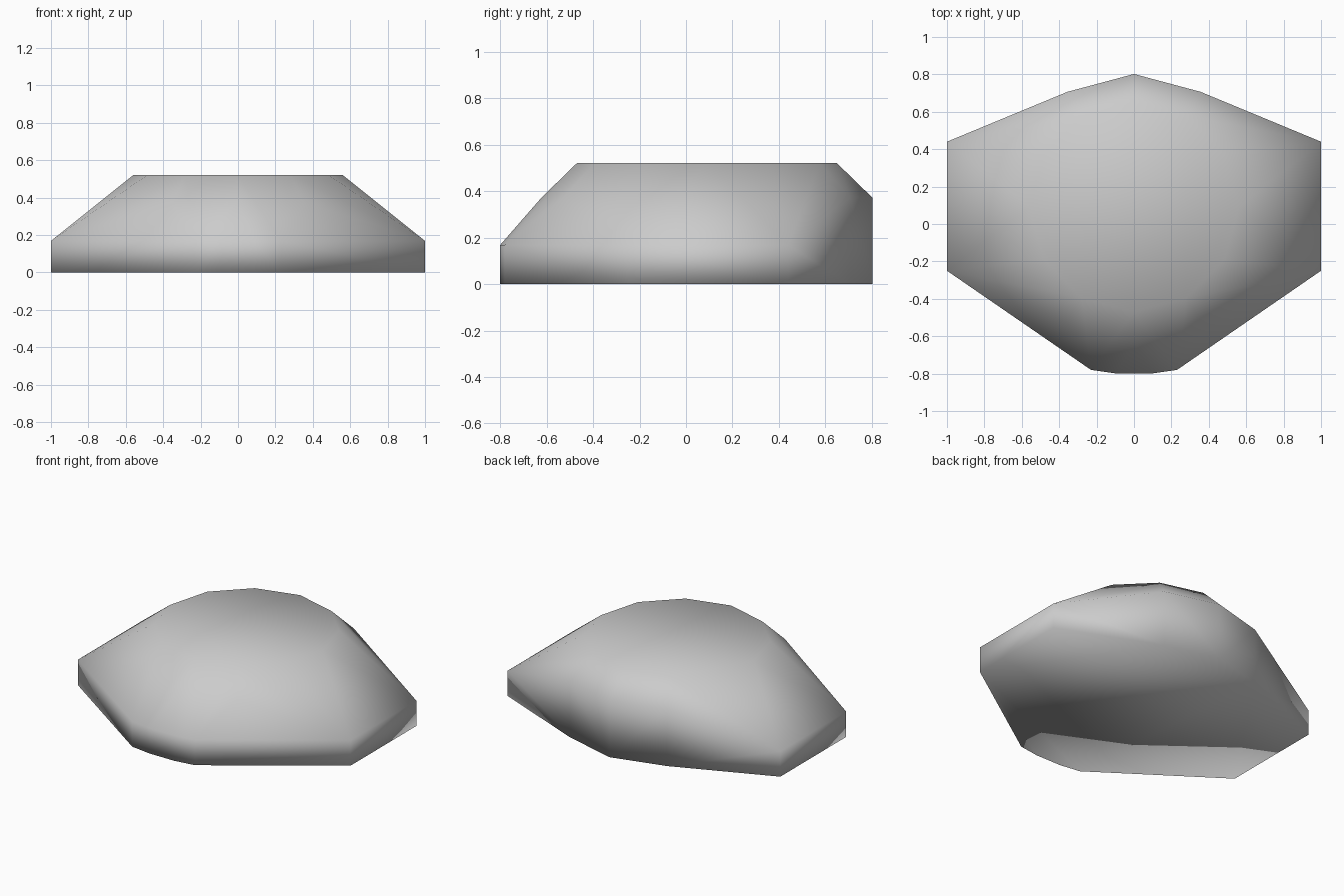
import bpy, bmesh, math

if "Cube" in bpy.data.objects:
    bpy.data.objects.remove(bpy.data.objects["Cube"])

# Half outline of the foot of the rock (mirrored in x)
HALF_FOOT = [(1.0, 0.44), (1.0, -0.25), (0.23, -0.78), (0.09, -0.80)]
CENTRE_Y = 0.09


def ring(radius, z, count=12):
    """Regular ring of points round the dome axis."""
    return [(radius * math.sin(i * math.tau / count),
             CENTRE_Y + radius * math.cos(i * math.tau / count), z)
            for i in range(count)]


# Flat crown and shoulder of the dome
points = ring(0.56, 0.52) + ring(0.712, 0.372)

# Upright rim round the foot
for z in (0.0, 0.168):
    points += [(s * x, y, z) for x, y in HALF_FOOT for s in (-1, 1)]

# Back wall drops straight from the shoulder to the ground
points += [p for p in ring(0.712, 0.0) if p[1] > 0.7]

# Skin the points with a convex shell
bm = bmesh.new()
for p in points:
    bm.verts.new(p)
hull = bmesh.ops.convex_hull(bm, input=bm.verts[:])
loose = [v for v in bm.verts if not v.link_faces]
bmesh.ops.delete(bm, geom=loose, context='VERTS')
bmesh.ops.dissolve_limit(bm, angle_limit=math.radians(0.5),
                         verts=bm.verts[:], edges=bm.edges[:])
bmesh.ops.recalc_face_normals(bm, faces=bm.faces[:])
for f in bm.faces:
    f.smooth = True

mesh = bpy.data.meshes.new("rock")
bm.to_mesh(mesh)
bm.free()

# Plain grey stone
stone = bpy.data.materials.new("grey_stone")
stone.diffuse_color = (0.6, 0.6, 0.6, 1.0)
stone.use_nodes = True
stone.node_tree.nodes["Principled BSDF"].inputs["Base Color"].default_value = stone.diffuse_color
mesh.materials.append(stone)

rock = bpy.data.objects.new("rock", mesh)
bpy.context.collection.objects.link(rock)
